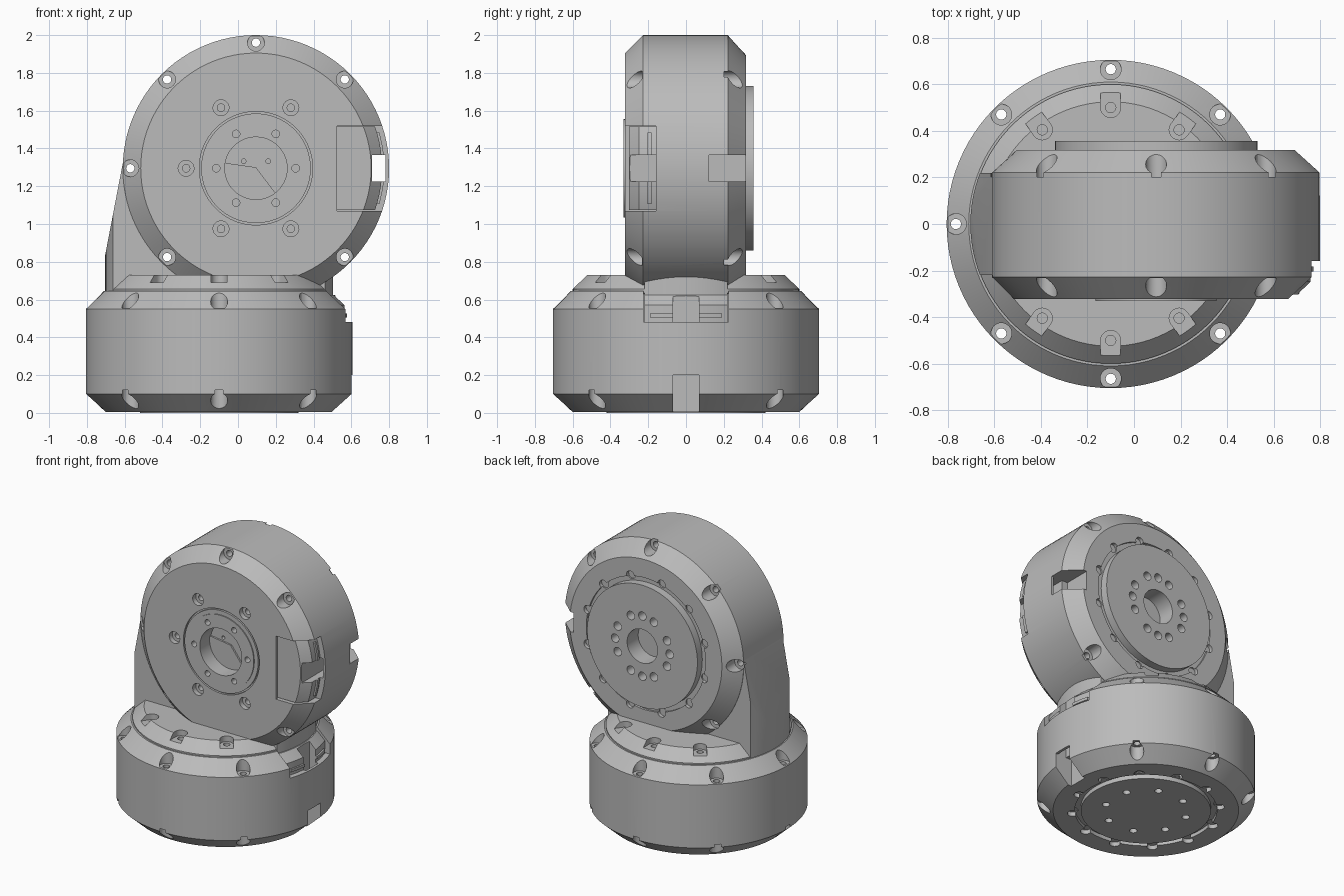
import bpy, bmesh
from math import cos, sin, pi, radians
from mathutils import Matrix

old = bpy.data.objects.get("Cube")
if old:
    bpy.data.objects.remove(old, do_unlink=True)

metal = bpy.data.materials.new("satin grey")
metal.use_nodes = True
GREY = (0.5, 0.5, 0.5, 1)
metal.diffuse_color = GREY
metal.node_tree.nodes["Principled BSDF"].inputs["Base Color"].default_value = GREY

move = lambda x, y, z: Matrix.Translation((x, y, z))
TIP = Matrix.Rotation(pi / 2, 4, 'X')       # local z -> -y
BASE = move(-0.1, 0, 0)
HEAD = move(0.095, 0.322, 1.295) @ TIP


def lathe(bm, profile, n=96, M=Matrix()):
    """Closed solid turned about z; the profile starts and ends at r = 0."""
    rings = []
    for r, z in profile:
        count = n if r > 0 else 1
        rings.append([bm.verts.new(M @ move(r * cos(2 * pi * i / n), r * sin(2 * pi * i / n), z).translation)
                      for i in range(count)])
    for a, b in zip(rings, rings[1:]):
        for i in range(n):
            j = (i + 1) % n
            if len(a) == 1:
                bm.faces.new((a[0], b[i], b[j]))
            elif len(b) == 1:
                bm.faces.new((a[i], a[j], b[0]))
            else:
                bm.faces.new((a[i], a[j], b[j], b[i]))


def prism(bm, points, z0, z1, M=Matrix()):
    lo, hi = ([bm.verts.new(M @ move(x, y, z).translation) for x, y in points] for z in (z0, z1))
    bm.faces.new(lo)
    bm.faces.new(hi)
    for i in range(len(lo)):
        j = (i + 1) % len(lo)
        bm.faces.new((lo[i], lo[j], hi[j], hi[i]))


def make(name, build, M=Matrix()):
    bm = bmesh.new()
    build(bm)
    bm.transform(M)
    bmesh.ops.recalc_face_normals(bm, faces=bm.faces)
    mesh = bpy.data.meshes.new(name)
    bm.to_mesh(mesh)
    bm.free()
    mesh.materials.append(metal)
    ob = bpy.data.objects.new(name, mesh)
    bpy.context.scene.collection.objects.link(ob)
    return ob


def carve(ob, build, M=Matrix(), op='DIFFERENCE'):
    """Boolean with a temporary cutter, applied at once."""
    cutter = make("cutter", build, M)
    cutter.hide_render = True
    mod = ob.modifiers.new("carve", 'BOOLEAN')
    mod.object, mod.operation, mod.solver = cutter, op, 'EXACT'
    deps = bpy.context.evaluated_depsgraph_get()
    mesh = bpy.data.meshes.new_from_object(ob.evaluated_get(deps))
    ob.modifiers.clear()
    ob.data = mesh
    bpy.data.objects.remove(cutter, do_unlink=True)


def around(angles, radius, profile, n=20):
    """Builder: one small turned cutter at each angle."""
    def build(bm):
        for a in angles:
            lathe(bm, profile, n, Matrix.Rotation(radians(a), 4, 'Z') @ move(radius, 0, 0))
    return build


def pin(r, z0, z1):
    return [(0, z0), (r, z0), (r, z1), (0, z1)]


def block(x0, x1, w, z0, z1):
    return lambda bm: prism(bm, [(x0, -w), (x1, -w), (x1, w), (x0, w)], z0, z1)


# Through bolt with a counterbore at each end
BORE = [(0, -.1), (.045, -.1), (.045, .12), (.022, .12), (.022, .555), (.045, .555), (.045, .8), (0, .8)]
rim_bolts = around(range(45, 360, 45), 0.665, BORE)


def cable_slot(bm):
    points = [(.57, -.1), (.8, -.1), (.8, .2), (.685, .2), (.685, .8), (.615, .8), (.615, .2), (.57, .2)]
    prism(bm, points, -.07, .07, TIP)


SHELL = [(.6, 0.005), (.705, .1), (.705, .55), (.61, .645)]


def housing(name, bottom, top, M):
    """Chamfered drum with rim bolts, side hatch and cable slot."""
    body = make(name + "_housing", lambda bm: lathe(bm, bottom + SHELL + top), M)
    carve(body, rim_bolts, M)
    carve(body, block(.43, .9, .225, .48, .9), M)
    carve(body, cable_slot, M)
    cover = make(name + "_hatch_cover", lambda bm: lathe(
        bm, [(0, .47), (.668, .47), (.668, .57), (.61, .625), (0, .625)]), M)
    carve(cover, block(.425, .9, .22, .4, .9), M, 'INTERSECT')
    carve(cover, cable_slot, M)
    # Thin seam plates in the hatch edge
    rib = make(name + "_hatch_rib", lambda bm: lathe(
        bm, [(0, .505), (.68, .505), (.68, .525), (0, .525)]), M)
    carve(rib, block(.6, .9, .19, .4, .9), M, 'INTERSECT')
    carve(rib, cable_slot, M)
    return body


# Base drum with its mounting disc
base = housing("base",
               [(0, 0), (.42, 0), (.42, .03), (.46, .03), (.46, .005)],
               [(.3, .645), (0, .645)], BASE)
carve(base, around([22.5 + 45 * k for k in range(8)], .27, pin(.025, -.1, .06)), BASE)
carve(base, around(range(15, 360, 30), .475, pin(.035, -.1, .035)), BASE)

# Head drum with output disc behind and bearing ring in front
head = housing("head",
               [(0, .09), (.12, .09), (.12, -.035), (.435, -.035), (.435, .02), (.47, .02), (.47, .005)],
               [(.3, .645), (.3, .63), (.29, .63), (.29, .645), (.26, .645), (.26, .652),
                (.165, .652), (.165, .53), (0, .53)], HEAD)
carve(head, around([90 * k + d for k in range(4) for d in (-25, 0, 25)], .215, pin(.03, -.1, .05)), HEAD)
carve(head, around(range(15, 360, 30), .475, pin(.03, -.1, .03)), HEAD)
FACE_BOLT = [(0, .56), (.02, .56), (.02, .61), (.042, .61), (.042, .8), (0, .8)]
carve(head, around(range(60, 360, 60), .37, FACE_BOLT), HEAD)
carve(head, around(range(0, 360, 60), .21, pin(.02, .6, .8)), HEAD)
carve(head, around((30, 150, 270), .075, pin(.012, .5, .6)), HEAD)

# Flange on top of the base with bolt pockets
flange = make("top_flange", lambda bm: lathe(
    bm, [(0, .635), (.6, .635), (.6, .655), (.525, .73), (0, .73)]), BASE)
pocket = [(.5 + .043 * cos(a), .043 * sin(a)) for a in (pi / 2 + pi * i / 10 for i in range(11))]
pocket += [(.7, -.043), (.7, .043)]
pocket_angles = [90 + s + 36 * k for s in (0, 180) for k in (-1, 0, 1)]


def pockets(bm):
    for a in pocket_angles:
        prism(bm, pocket, .69, .9, Matrix.Rotation(radians(a), 4, 'Z'))


carve(flange, pockets, BASE)
carve(flange, around(pocket_angles, .5, pin(.022, .655, .8)), BASE)

# Neck blending the head into the base
neck_side = [(-.595, 1.4), (-.71, .8), (-.71, .62), (.52, .62), (.52, .74), (.095, 1.3)]
neck = make("neck", lambda bm: prism(bm, neck_side, -.22, .22, TIP))
carve(neck, lambda bm: lathe(bm, pin(.603, .5, 2)), BASE, 'INTERSECT')
carve(neck, rim_bolts, HEAD)

# Smooth round walls, crisp edges
bpy.ops.object.select_all(action='DESELECT')
for ob in bpy.context.scene.collection.objects:
    if ob.type == 'MESH':
        ob.select_set(True)
        bpy.context.view_layer.objects.active = ob
bpy.ops.object.shade_smooth_by_angle(angle=radians(25))
